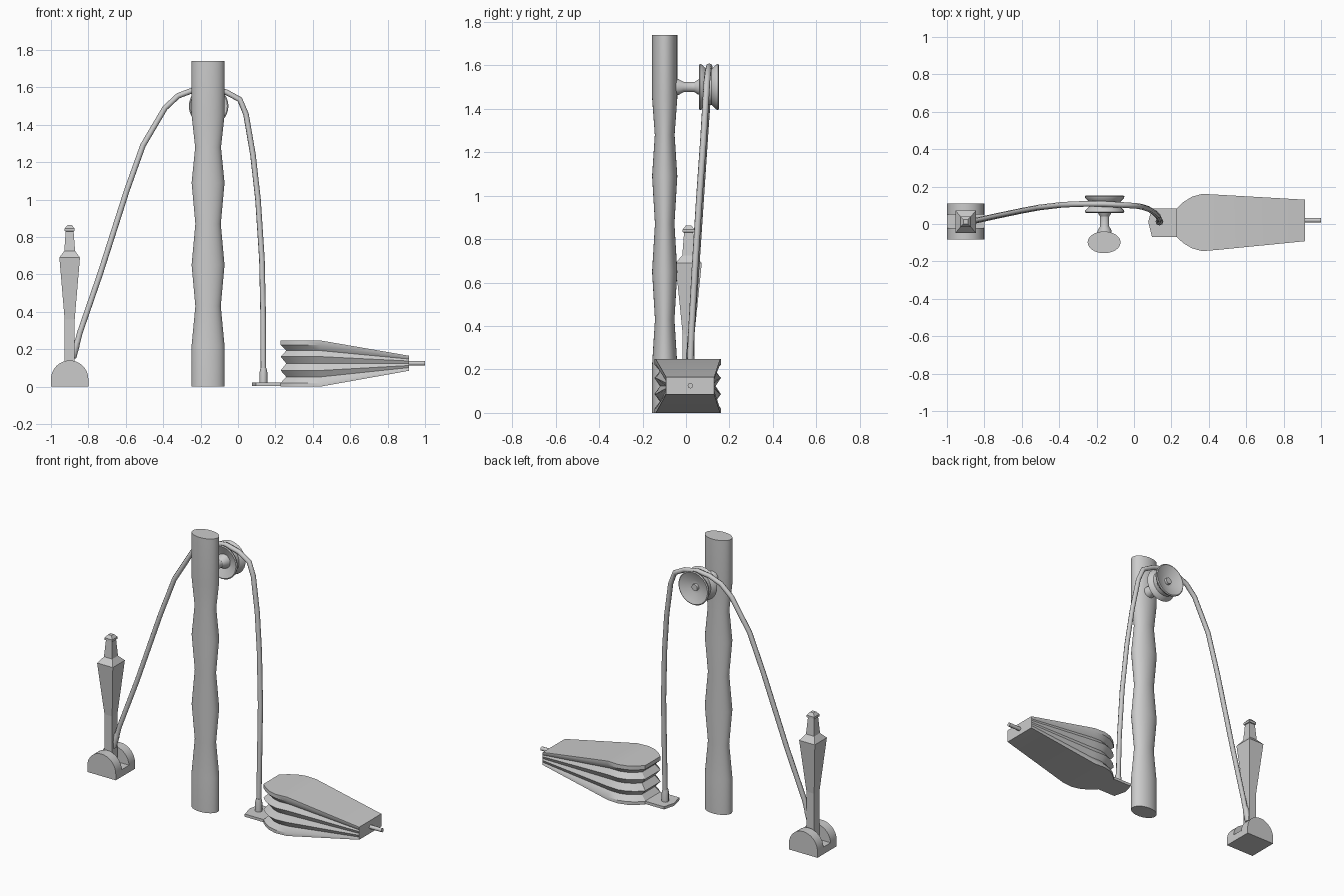
import bpy
from math import sin, cos, pi, radians, hypot

if "Cube" in bpy.data.objects:
    bpy.data.objects.remove(bpy.data.objects["Cube"])


def make(name, verts, faces, smooth=True):
    me = bpy.data.meshes.new(name)
    me.from_pydata(verts, [], faces)
    import bmesh
    bm = bmesh.new()
    bm.from_mesh(me)
    bmesh.ops.recalc_face_normals(bm, faces=bm.faces)
    bm.to_mesh(me)
    bm.free()
    if smooth:
        me.shade_smooth()
        me.set_sharp_from_angle(angle=radians(32))
    ob = bpy.data.objects.new(name, me)
    bpy.context.collection.objects.link(ob)
    return ob


def loft(name, rings, smooth=True, caps=True):
    n = len(rings[0])
    faces = [(k * n + i, k * n + (i + 1) % n, (k + 1) * n + (i + 1) % n, (k + 1) * n + i)
             for k in range(len(rings) - 1) for i in range(n)]
    if caps is True:
        faces += [tuple(range(n)), tuple(range((len(rings) - 1) * n, len(rings) * n))]
    elif caps:
        top = (len(rings) - 1) * n
        faces += [tuple(o + i for i in q) for o in (0, top) for q in caps]
    return make(name, [p for r in rings for p in r], faces, smooth)


def circle(n):
    return [(cos(2 * pi * i / n), sin(2 * pi * i / n)) for i in range(n)]


def tube(name, pts, radii, bevel):
    cu = bpy.data.curves.new(name, 'CURVE')
    cu.dimensions = '3D'
    cu.bevel_depth = bevel
    cu.bevel_resolution = 2
    cu.use_fill_caps = True
    sp = cu.splines.new('POLY')
    sp.points.add(len(pts) - 1)
    for p, co, r in zip(sp.points, pts, radii):
        p.co = (*co, 1)
        p.radius = r
    sp.use_smooth = True
    ob = bpy.data.objects.new(name, cu)
    bpy.context.collection.objects.link(ob)


# Carved oval post
post = [(0, .088), (.22, .088), (.43, .068), (.65, .088), (.87, .068),
        (1.09, .088), (1.28, .069), (1.45, .088), (1.74, .088)]
loft("post", [[(-.16 + r * c, -.098 + .66 * r * s, z) for c, s in circle(32)] for z, r in post])

# Grooved pulley wheel with its axle, turned about the y axis
wheel = [(-.05, .037), (-.035, .037), (-.012, .024), (.04, .024), (.055, .034), (.082, .045),
         (.06, .1), (.064, .106), (.073, .103), (.093, .083), (.118, .083), (.138, .103),
         (.148, .106), (.152, .1), (.126, .04), (.126, .022), (.14, .02)]
loft("pulley", [[(-.157 + r * c, y, 1.5 + r * s) for c, s in circle(32)] for y, r in wheel])

# Rope from lever over the pulley down to the bellows tab
path = [(-.878, .015, .16), (-.845, .018, .29), (-.738, .042, .6), (-.594, .072, 1.05),
        (-.508, .088, 1.29), (-.39, .102, 1.49), (-.32, .106, 1.555), (-.24, .108, 1.585),
        (-.157, .107, 1.594), (-.064, .102, 1.575), (.01, .097, 1.535), (.043, .092, 1.455),
        (.08, .079, 1.24), (.107, .062, 1.0), (.128, .042, .68), (.135, .024, .36), (.136, .013, .02)]
tube("rope", path, [1] * len(path), .015)
tube("rope_collar_bellows", [(.136, .013, .015), (.136, .013, .075), (.136, .013, .1)], [1, 1, .75], .021)
tube("rope_collar_lever", [(-.885, .015, .155), (-.868, .016, .215), (-.86, .017, .245)], [1, 1, .75], .02)

# Slotted lever base: two half-round cheeks and a floor
arch = [(-.1, 0)] + [(.1 * -cos(pi * i / 16), .04 + .1 * sin(pi * i / 16)) for i in range(17)] + [(.1, 0)]
for side, (y0, y1) in {"front": (-.083, -.022), "back": (.05, .11)}.items():
    loft("lever_base_" + side, [[(-.9 + x, y, z) for x, z in arch] for y in (y0, y1)])
floor = [(-1, 0), (-1, .045), (-.8, .045), (-.8, 0)]
loft("lever_base_floor", [[(x, y, z) for x, z in floor] for y in (-.022, .05)], False)

# Square tapered lever with a knob
lever = [(.04, .027), (.36, .027), (.69, .055), (.725, .029), (.83, .021),
         (.832, .027), (.845, .027), (.863, .012)]
loft("lever", [[(-.9 + a * h, .012 + b * h * (1.1 if z == .69 else 1), z)
                for a, b in ((-1, -1), (1, -1), (1, 1), (-1, 1))] for z, h in lever], False)

# Bellows: pleated body tapering to the nozzle end; paired (x, upper y, lower y)
outline = [(.228, .083, -.07), (.265, .118, -.103), (.31, .146, -.13), (.365, .161, -.145),
           (.44, .157, -.139), (.915, .13, -.092)]
m = len(outline)
loop = [(x, a) for x, a, b in outline] + [(x, b) for x, a, b in reversed(outline)]


def pleat(frac, inset):
    ring = []
    for x, y in loop:
        k = max(0, (x - .44) / .475)
        z0, z1 = .085 * k, .247 - .082 * k
        dx, dy = min(.42 - x, .2) if x < .42 else 0, .01 - y
        d = inset * (.915 - x) / .687 / hypot(dx, dy)
        ring.append((x + dx * d, y + dy * d, z0 + (z1 - z0) * frac))
    return ring


levels = [(0, 0), (.08, 0), (.21, 1), (.35, 0), (.5, 1), (.65, 0), (.78, 1), (.9, 0), (1, 0)]
strips = [(i, i + 1, 2 * m - 2 - i, 2 * m - 1 - i) for i in range(m - 1)]
loft("bellows_body", [pleat(f, .033 * k) for f, k in levels], True, strips)

# Foot tab carrying the rope end
tab = [(.076, .012), (.096, .084), (.24, .084), (.33, .1), (.33, -.085), (.24, -.07), (.096, -.07)]
loft("bellows_tab", [[(x, y, z) for x, y in tab] for z in (.004, .021)], False)

# Nozzle
tube("nozzle", [(.88, .02, .125), (1, .02, .125)], [1, 1], .0125)
